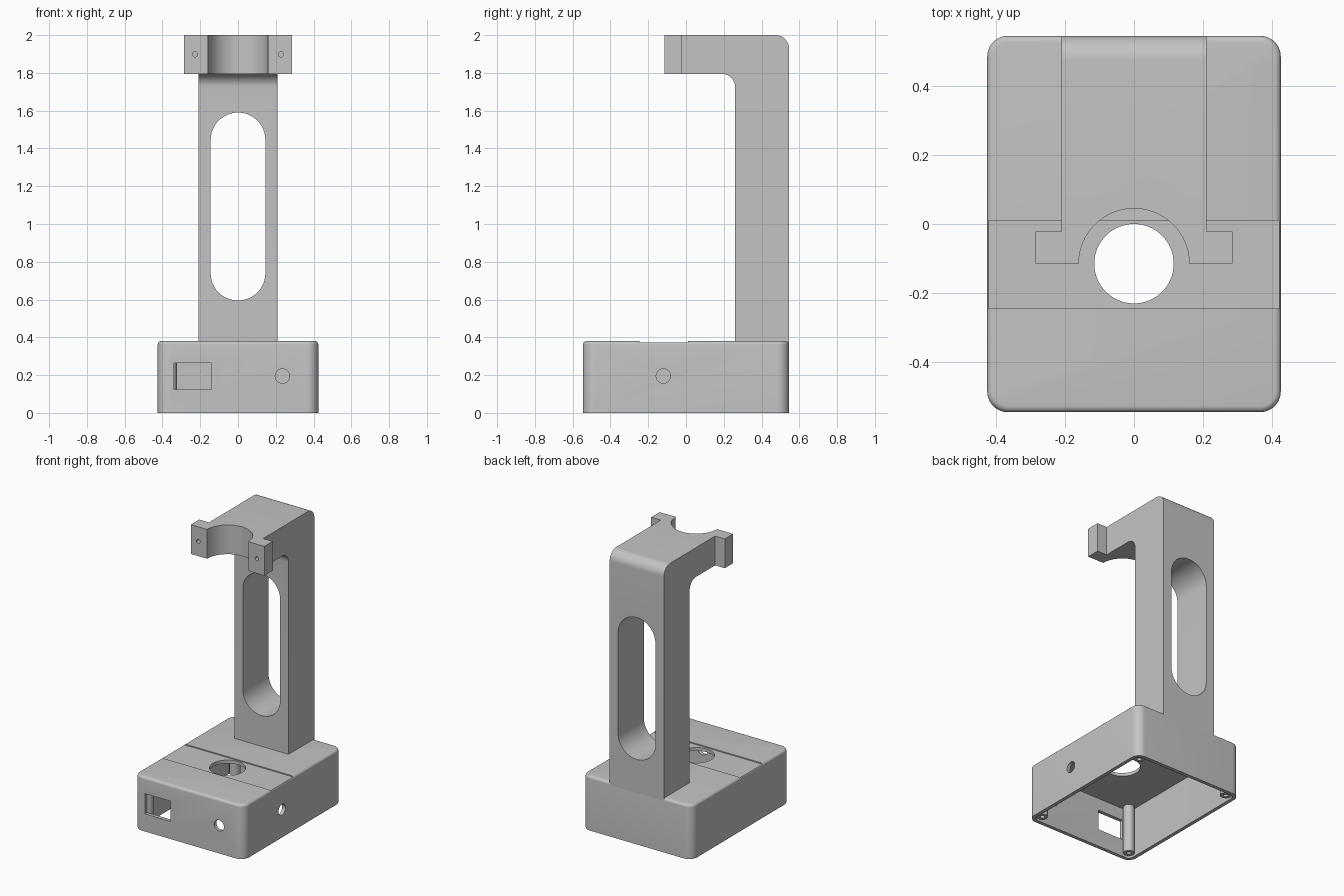
import bpy
import bmesh
from math import pi, sin, cos, radians

if "Cube" in bpy.data.objects:
    bpy.data.objects.remove(bpy.data.objects["Cube"], do_unlink=True)

grey = bpy.data.materials.new("plain_grey")
grey.use_nodes = True
COLOUR = (0.55, 0.55, 0.55, 1)
grey.diffuse_color = COLOUR
grey.node_tree.nodes["Principled BSDF"].inputs["Base Color"].default_value = COLOUR

# Ways to place a 2D outline (u, v) at distance d along its extrusion axis
AXES = {
    "x": lambda u, v, d: (d, u, v),
    "y": lambda u, v, d: (u, d, v),
    "z": lambda u, v, d: (u, v, d),
}


def arc(cu, cv, r, start, end, n=12):
    return [(cu + r * cos(a), cv + r * sin(a))
            for a in (start + (end - start) * i / n for i in range(n + 1))]


def circle(cu, cv, r, n=48):
    return arc(cu, cv, r, 0, 2 * pi, n)[:-1]


def rect(u0, u1, v0, v1):
    return [(u0, v0), (u1, v0), (u1, v1), (u0, v1)]


def rounded_rect(hu, hv, r):
    pts = []
    for i, (su, sv) in enumerate([(1, 1), (-1, 1), (-1, -1), (1, -1)]):
        pts += arc(su * (hu - r), sv * (hv - r), r, i * pi / 2, (i + 1) * pi / 2)
    return pts


def prism(name, outline, axis, d0, d1, top_bevel=0):
    place = AXES[axis]
    bm = bmesh.new()
    low = [bm.verts.new(place(u, v, d0)) for u, v in outline]
    high = [bm.verts.new(place(u, v, d1)) for u, v in outline]
    bm.faces.new(low)
    cap = bm.faces.new(high)
    n = len(outline)
    for i in range(n):
        j = (i + 1) % n
        bm.faces.new((low[i], low[j], high[j], high[i]))
    bmesh.ops.recalc_face_normals(bm, faces=bm.faces[:])
    if top_bevel:
        bmesh.ops.bevel(bm, geom=list(cap.edges), offset=top_bevel,
                        segments=5, profile=0.5, affect='EDGES')
    mesh = bpy.data.meshes.new(name)
    bm.to_mesh(mesh)
    bm.free()
    mesh.materials.append(grey)
    obj = bpy.data.objects.new(name, mesh)
    bpy.context.collection.objects.link(obj)
    return obj


def activate(obj):
    for other in bpy.context.selected_objects:
        other.select_set(False)
    obj.select_set(True)
    bpy.context.view_layer.objects.active = obj


def combine(target, tool, operation='DIFFERENCE'):
    tool.hide_render = True
    mod = target.modifiers.new("combine", 'BOOLEAN')
    mod.operation = operation
    mod.solver = 'EXACT'
    mod.object = tool
    activate(target)
    bpy.ops.object.modifier_apply(modifier=mod.name)
    bpy.data.objects.remove(tool, do_unlink=True)


def cut(target, outline, axis, d0, d1):
    combine(target, prism("cutter", outline, axis, d0, d1))


W, D, H = 0.425, 0.545, 0.38      # base half width, half depth, height
WALL = 0.025
TUBE_Y = -0.115                   # shared centre of clamp and base opening

# Hollow base box, open underneath
base = prism("base_box", rounded_rect(W, D, 0.06), "z", 0, H, top_bevel=0.018)
cut(base, rounded_rect(W - WALL, D - WALL, 0.035), "z", -0.1, H - 0.03)
cut(base, rect(-0.245, 0.01, H - 0.007, H + 0.1), "x", -0.6, 0.6)   # shallow top channel
cut(base, circle(0, TUBE_Y, 0.115, 64), "z", 0.3, 0.5)              # round top opening
cut(base, rect(-0.34, -0.14, 0.123, 0.265), "y", -0.6, -0.5)        # front window
cut(base, circle(0.235, 0.195, 0.038), "y", -0.6, -0.5)             # front hole
cut(base, circle(-0.12, 0.195, 0.038), "x", 0.38, 0.5)              # side hole

# Screw posts inside the four corners
posts = []
for sx in (-1, 1):
    for sy in (-1, 1):
        x, y = sx * (W - 0.065), sy * (D - 0.065)
        post = prism("screw_post", circle(x, y, 0.036, 32), "z", 0.012, H - 0.02)
        cut(post, circle(x, y, 0.015, 24), "z", -0.1, 0.2)
        posts.append(post)

# Upright and arm: one side profile with rounded bends
profile = [(D, 0.36)]
profile += arc(D - 0.07, 1.93, 0.07, 0, pi / 2)
profile += [(TUBE_Y, 2.0), (TUBE_Y, 1.795)]
profile += arc(0.19, 1.725, 0.07, pi / 2, 0)
profile += [(0.26, 0.36)]
stand = prism("upright_arm", profile, "x", -0.21, 0.21)

# Clamp ears, half-round seat and blind screw holes
combine(stand, prism("ears", rect(-0.285, 0.285, TUBE_Y, -0.022), "z", 1.795, 2.0), 'UNION')
cut(stand, circle(0, TUBE_Y, 0.16, 64), "z", 1.7, 2.1)
for sx in (-1, 1):
    cut(stand, circle(sx * 0.227, 1.898, 0.014, 24), "y", -0.2, -0.05)

# Long rounded slot through the upright
slot = arc(0, 1.445, 0.145, 0, pi, 24) + arc(0, 0.74, 0.145, pi, 2 * pi, 24)
cut(stand, slot, "y", 0.22, 0.7)

for obj in [base, stand] + posts:
    activate(obj)
    bpy.ops.object.shade_smooth_by_angle(angle=radians(32))
